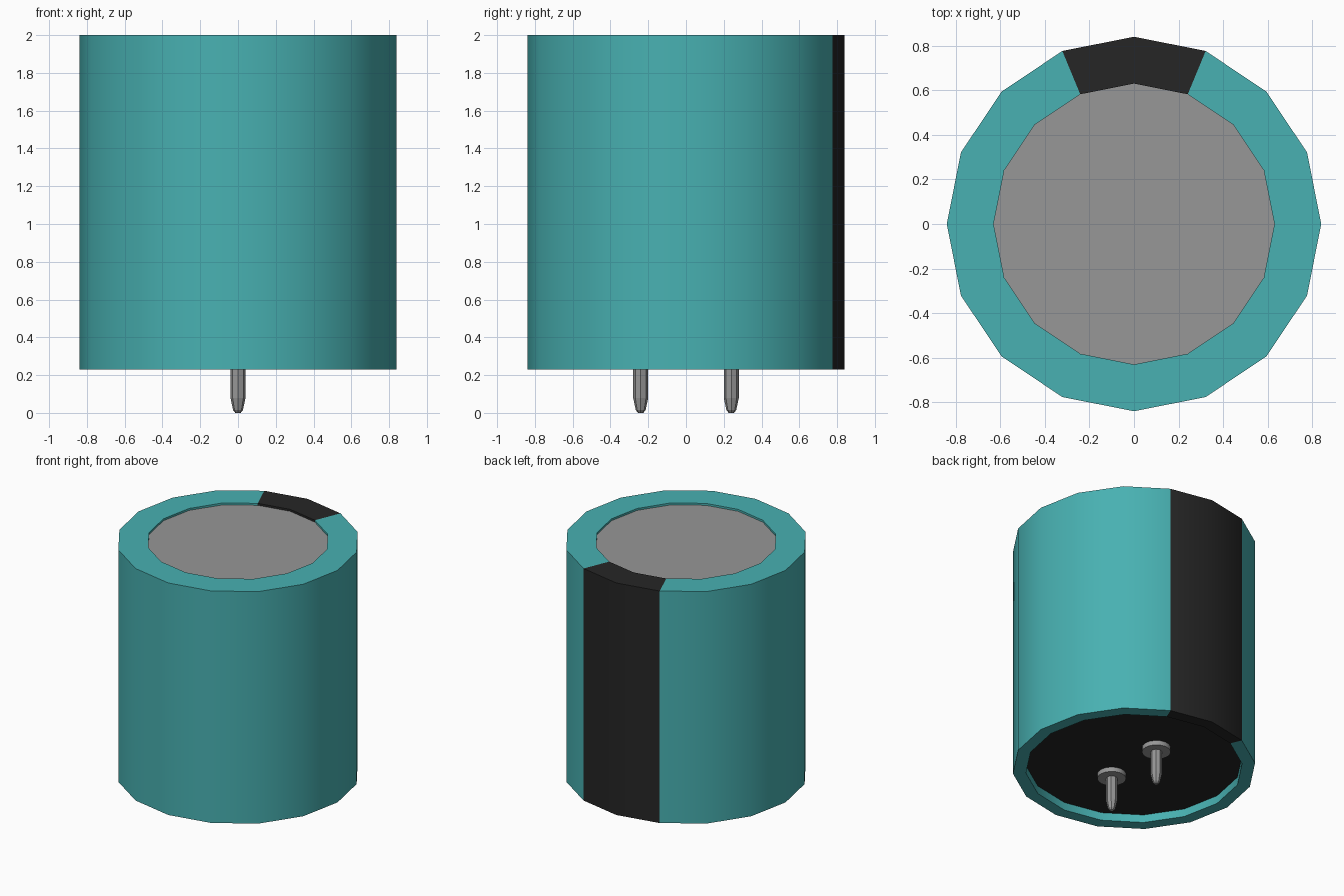
import bpy, bmesh, math

cube = bpy.data.objects.get("Cube")
if cube:
    bpy.data.objects.remove(cube, do_unlink=True)


def material(name, rgb):
    m = bpy.data.materials.new(name)
    m.use_nodes = True
    m.diffuse_color = (*rgb, 1)
    m.node_tree.nodes["Principled BSDF"].inputs["Base Color"].default_value = (*rgb, 1)
    return m


teal = material("teal_sleeve", (0.065, 0.44, 0.445))
black = material("black_plastic", (0.019, 0.019, 0.019))
metal = material("grey_metal", (0.31, 0.31, 0.31))


def lathe(name, profile, sides, mats, cap_top=False, cap_bottom=False,
          loc=(0, 0, 0), smooth=True):
    """Revolve a top-to-bottom (radius, height) profile around z."""
    bm = bmesh.new()
    rings = []
    for r, z in profile:
        angles = [2 * math.pi * i / sides for i in range(sides)]
        rings.append([bm.verts.new((r * math.cos(a), r * math.sin(a), z)) for a in angles])
    for up, low in zip(rings, rings[1:]):
        for i in range(sides):
            j = (i + 1) % sides
            bm.faces.new((up[i], low[i], low[j], up[j]))
    if cap_top:
        bm.faces.new(rings[0])
    if cap_bottom:
        bm.faces.new(rings[-1][::-1])
    me = bpy.data.meshes.new(name)
    bm.to_mesh(me)
    bm.free()
    for m in mats:
        me.materials.append(m)
    ob = bpy.data.objects.new(name, me)
    ob.location = loc
    bpy.context.collection.objects.link(ob)
    if smooth:
        bpy.ops.object.select_all(action="DESELECT")
        ob.select_set(True)
        bpy.context.view_layer.objects.active = ob
        bpy.ops.object.shade_smooth_by_angle(angle=math.radians(30))
    return ob


SIDES = 16
TOP, RIM, FLOOR, LID = 2.0, 0.23, 0.29, 1.985

# Sleeve with folded rims, and a dark stripe down the two rear facets
sleeve = lathe("sleeve", [(0.63, LID), (0.63, TOP), (0.84, TOP),
                          (0.84, RIM), (0.75, RIM), (0.75, FLOOR)],
               SIDES, [teal, black])
for p in sleeve.data.polygons:
    if p.center.y > 0 and abs(p.center.x) < p.center.y * math.tan(math.pi / 8):
        p.material_index = 1

# Metal lid and black base plug, both recessed
lathe("lid", [(0.63, LID)], SIDES, [metal], cap_top=True)
lathe("base_plug", [(0.75, FLOOR)], SIDES, [black], cap_bottom=True)

# Two terminals, each a collar and a tapered pin
for side, y in (("front", -0.24), ("back", 0.24)):
    lathe(side + "_collar", [(0.1, FLOOR), (0.1, FLOOR - 0.035)], SIDES, [metal],
          cap_bottom=True, loc=(0, y, 0))
    lathe(side + "_pin", [(0.04, FLOOR), (0.04, 0.19), (0.04, 0.08), (0.026, 0.015), (0.014, 0)],
          8, [metal], cap_bottom=True, loc=(0, y, 0), smooth=False)
